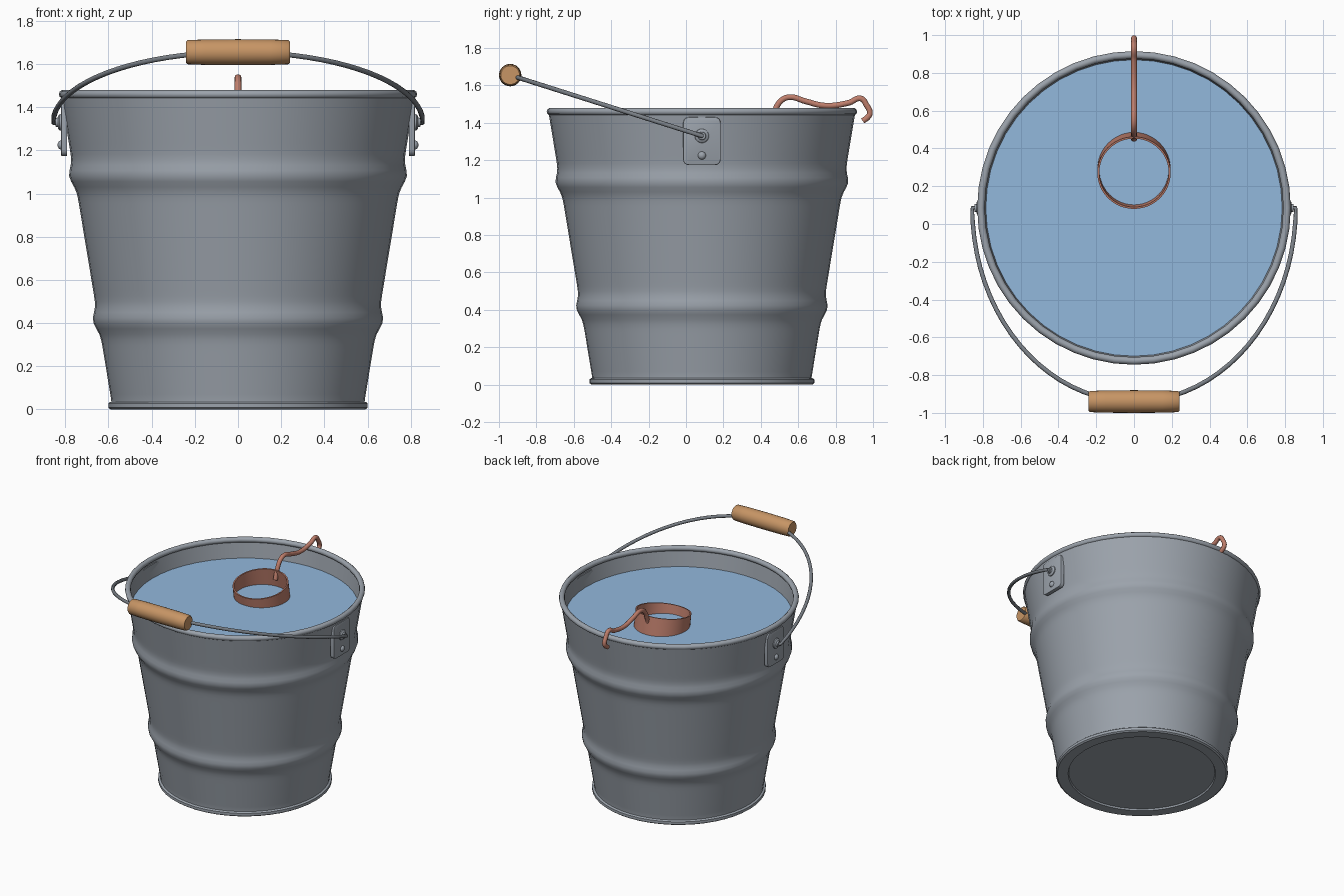
import bpy, bmesh, math
from mathutils import Vector

cube = bpy.data.objects.get("Cube")
if cube:
    bpy.data.objects.remove(cube, do_unlink=True)

CY = 0.085          # bucket axis in y
PIVOT_Z = 1.33      # bail pivot height


def material(name, rgb):
    m = bpy.data.materials.new(name)
    m.use_nodes = True
    color = (*rgb, 1.0)
    m.diffuse_color = color
    m.node_tree.nodes["Principled BSDF"].inputs["Base Color"].default_value = color
    return m


zinc = material("zinc grey", (0.33, 0.365, 0.41))
steel = material("dark steel", (0.19, 0.21, 0.235))
water_blue = material("water blue", (0.29, 0.48, 0.72))
wood = material("wood tan", (0.57, 0.30, 0.13))
copper = material("copper", (0.52, 0.21, 0.15))


def finish(obj, mat, angle=35):
    obj.data.materials.append(mat)
    bpy.ops.object.select_all(action='DESELECT')
    obj.select_set(True)
    bpy.context.view_layer.objects.active = obj
    bpy.ops.object.shade_smooth_by_angle(angle=math.radians(angle))
    return obj


def from_bmesh(name, bm, mat, loc=(0, 0, 0), rot=(0, 0, 0), angle=35):
    bmesh.ops.recalc_face_normals(bm, faces=bm.faces)
    mesh = bpy.data.meshes.new(name)
    bm.to_mesh(mesh)
    bm.free()
    obj = bpy.data.objects.new(name, mesh)
    bpy.context.collection.objects.link(obj)
    obj.location, obj.rotation_euler = loc, rot
    return finish(obj, mat, angle)


def lathe(name, profile, mat, loc, rot=(0, 0, 0), closed=False, steps=48, angle=35):
    """Spin an (r, z) profile around the local z axis."""
    bm = bmesh.new()
    vs = [bm.verts.new((r, 0, z)) for r, z in profile]
    pairs = list(zip(vs, vs[1:])) + ([(vs[-1], vs[0])] if closed else [])
    es = [bm.edges.new(p) for p in pairs]
    bmesh.ops.spin(bm, geom=vs + es, cent=(0, 0, 0), axis=(0, 0, 1),
                   angle=math.tau, steps=steps)
    bmesh.ops.remove_doubles(bm, verts=bm.verts, dist=0.0002)
    return from_bmesh(name, bm, mat, loc, rot, angle)


def circle(radius, cr, cz=0, n=10):
    return [(cr + radius * math.cos(math.tau * i / n),
             cz + radius * math.sin(math.tau * i / n)) for i in range(n)]


def tube(name, points, radius, mat, smooth_path=False):
    """Sweep a round section along a path and turn it into a mesh."""
    cu = bpy.data.curves.new(name, 'CURVE')
    cu.dimensions = '3D'
    cu.bevel_depth, cu.bevel_resolution, cu.use_fill_caps = radius, 3, True
    if smooth_path:
        sp = cu.splines.new('BEZIER')
        sp.bezier_points.add(len(points) - 1)
        for bp, p in zip(sp.bezier_points, points):
            bp.co = p
            bp.handle_left_type = bp.handle_right_type = 'AUTO'
        cu.resolution_u = 6
    else:
        sp = cu.splines.new('POLY')
        sp.points.add(len(points) - 1)
        for sp_p, p in zip(sp.points, points):
            sp_p.co = (*p, 1)
    tmp = bpy.data.objects.new(name, cu)
    bpy.context.collection.objects.link(tmp)
    bpy.context.view_layer.update()
    mesh = bpy.data.meshes.new_from_object(
        tmp.evaluated_get(bpy.context.evaluated_depsgraph_get()))
    bpy.data.objects.remove(tmp, do_unlink=True)
    mesh.materials.clear()
    obj = bpy.data.objects.new(name, mesh)
    bpy.context.collection.objects.link(obj)
    return finish(obj, mat, 50)


# Bucket wall: straight taper with two pressed beads
def wall_radius(z):
    beads = sum(math.exp(-((z - c) / 0.05) ** 2) for c in (0.41, 1.08))
    return 0.58 + 0.165 * z + 0.024 * beads


heights = [0.045 + (1.46 - 0.045) * i / 56 for i in range(57)]
outer = [(wall_radius(z), z) for z in heights]
inner = [(r - 0.015, z) for r, z in reversed(outer)]
base = [(0, 0.012), (0.51, 0.012), (0.515, 0), (0.59, 0), (0.601, 0.008),
        (0.601, 0.028), (0.594, 0.034), (0.587, 0.035)]
lathe("bucket_body", base + outer + inner + [(0, 0.045)], zinc, (0, CY, 0))

# Rolled rim
lathe("bucket_rim", circle(0.02, 0.81), zinc, (0, CY, 1.46), closed=True, angle=50)

# Water surface
lathe("water", [(0, 0), (wall_radius(1.33) - 0.012, 0)], water_blue, (0, CY, 1.33))

# Ears with rivet and pivot boss on each side
for side, label in ((1, "left"), (-1, "right")):
    bpy.ops.mesh.primitive_cube_add(size=1, location=(side * 0.806, CY, 1.302))
    ear = bpy.context.object
    ear.name = label + "_ear"
    bm = bmesh.new()
    bm.from_mesh(ear.data)
    bmesh.ops.scale(bm, vec=(0.028, 0.2, 0.256), verts=bm.verts)
    corners = [e for e in bm.edges
               if abs((e.verts[0].co - e.verts[1].co).normalized().x) > 0.9]
    bmesh.ops.bevel(bm, geom=corners, offset=0.03, segments=5,
                    profile=0.5, affect='EDGES')
    faces = [f for f in bm.faces if f.normal.x * side > 0.9]
    rim_edges = list({e for f in faces for e in f.edges})
    bmesh.ops.bevel(bm, geom=rim_edges, offset=0.006, segments=2,
                    profile=0.5, affect='EDGES')
    bm.to_mesh(ear.data)
    bm.free()
    finish(ear, zinc)

    turn = (0, side * math.pi / 2, 0)
    dome = [(0.022 * math.cos(a), 0.018 * math.sin(a))
            for a in (math.pi / 2 * i / 5 for i in range(6))]
    lathe(label + "_rivet", dome, zinc, (side * 0.818, CY, 1.225), turn, steps=16)
    lathe(label + "_boss", [(0.038, 0), (0.037, 0.008), (0.03, 0.014),
                            (0.022, 0.016), (0.02, 0.026), (0, 0.026)],
          zinc, (side * 0.819, CY, PIVOT_Z), turn, steps=20)

# Bail wire: half ellipse tilted towards the front, ends turned into the ears
arc = []
for i in range(41):
    t = math.pi * i / 40
    arc.append((0.856 * math.cos(t), CY - 1.025 * math.sin(t),
                PIVOT_Z + 0.325 * math.sin(t)))
bail = [(0.81, CY, PIVOT_Z)] + arc + [(-0.81, CY, PIVOT_Z)]
tube("bail_wire", bail, 0.012, steel)

# Wooden grip, slightly barrelled
grip = [(0, -0.24), (0.05, -0.24), (0.056, -0.232), (0.059, -0.15), (0.06, 0),
        (0.059, 0.15), (0.056, 0.232), (0.05, 0.24), (0, 0.24)]
lathe("wooden_grip", grip, wood, (0, -0.94, 1.655), (0, math.pi / 2, 0), steps=24)

# Tilted copper dipper band floating in the water
lathe("dipper_band", [(0.184, -0.09), (0.194, -0.09), (0.194, 0.07), (0.184, 0.07)],
      copper, (0, 0.283, 1.36), (math.radians(10), 0, 0), closed=True)

# Copper hook handle, from the band over the bucket rim
hook = [(0.45, 1.39), (0.47, 1.45), (0.505, 1.515), (0.55, 1.537), (0.64, 1.515),
        (0.74, 1.492), (0.87, 1.507), (0.935, 1.53), (0.965, 1.495),
        (0.983, 1.45), (0.972, 1.43), (0.945, 1.41)]
tube("dipper_hook", [(0, y, z) for y, z in hook], 0.016, copper, smooth_path=True)
